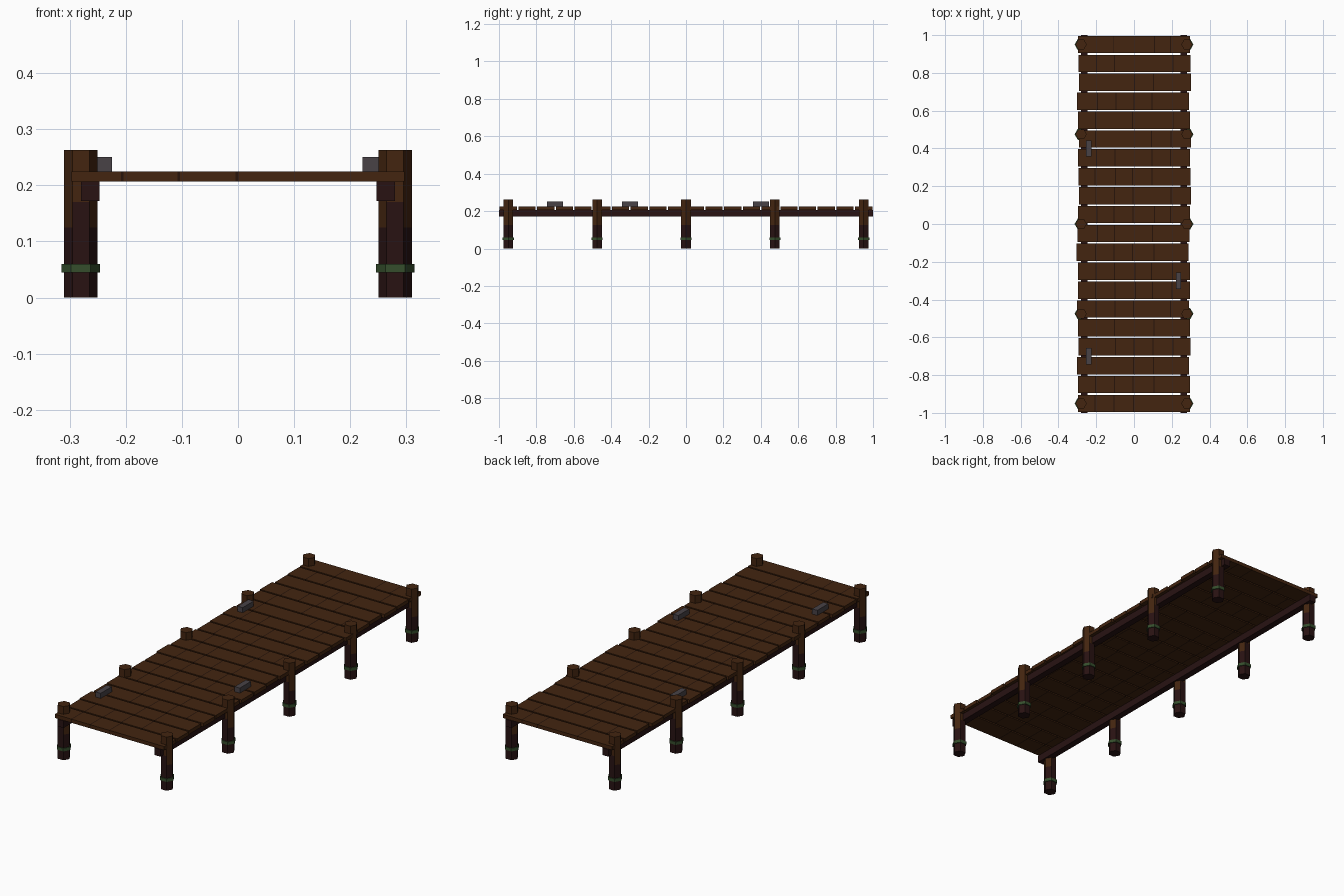
import bpy, bmesh, random
from math import cos, sin, pi

random.seed(4)
cube = bpy.data.objects.get("Cube")
if cube:
    bpy.data.objects.remove(cube, do_unlink=True)


def material(name, r, g, b):
    m = bpy.data.materials.new(name)
    m.use_nodes = True
    m.diffuse_color = (r, g, b, 1)
    bsdf = next(n for n in m.node_tree.nodes if n.type == 'BSDF_PRINCIPLED')
    bsdf.inputs["Base Color"].default_value = (r, g, b, 1)
    bsdf.inputs["Roughness"].default_value = 0.9
    return m


WOOD = material("brown wood", 0.056, 0.018, 0.005)
SEAM = material("dark wood grain", 0.02, 0.007, 0.003)
WET = material("wet dark wood", 0.021, 0.006, 0.006)
ALGAE = material("green algae", 0.035, 0.075, 0.025)
IRON = material("grey iron", 0.065, 0.055, 0.062)


def loft(name, rings, mats, rule=None):
    """Join equal rings of points into a capped solid; rule(band, side) picks the material."""
    bm = bmesh.new()
    loops = [[bm.verts.new(p) for p in ring] for ring in rings]
    n = len(loops[0])
    for band, (a, b) in enumerate(zip(loops, loops[1:])):
        for s in range(n):
            t = (s + 1) % n
            f = bm.faces.new((a[s], a[t], b[t], b[s]))
            f.material_index = rule(band, s) if rule else 0
    bm.faces.new(loops[0][::-1]).material_index = rule(0, 0) if rule else 0
    bm.faces.new(loops[-1]).material_index = rule(len(rings) - 2, 0) if rule else 0
    bmesh.ops.recalc_face_normals(bm, faces=bm.faces)
    me = bpy.data.meshes.new(name)
    bm.to_mesh(me)
    bm.free()
    for m in mats:
        me.materials.append(m)
    ob = bpy.data.objects.new(name, me)
    bpy.context.collection.objects.link(ob)
    return ob


def bar(name, xs, y0, y1, z0, z1, mats, rule=None):
    """Box along x, cut at every value in xs."""
    return loft(name, [[(x, y0, z0), (x, y1, z0), (x, y1, z1), (x, y0, z1)] for x in xs],
                mats, rule)


def hexagon(name, x, y, r, zs, mats, rule=None):
    """Six-sided upright prism with rings at each height in zs."""
    rings = [[(x + r * cos(i * pi / 3), y + r * sin(i * pi / 3), z) for i in range(6)]
             for z in zs]
    return loft(name, rings, mats, rule)


# Deck planks, slightly shifted sideways, with narrow grain seams
shifts = [0, 0, -5, 2, 0, -5, 0, 0, -8, -2, 0, 5, 2, 0, 6, 0, -6, 5, 2, 0]
for i, shift in enumerate(shifts):
    y, dx = -0.95 + 0.1 * i, shift / 1000
    xs = [dx - 0.297]
    for sx in (-0.2, -0.1, 0, 0.1, 0.2):
        if random.random() < 0.8:
            c = sx + random.uniform(-0.008, 0.008)
            xs += [c - 0.0025, c + 0.0025]
    xs.append(dx + 0.297)
    bar(f"deck_plank_{i + 1}", xs, y - 0.046, y + 0.046, 0.207, 0.225,
        [WOOD, SEAM], lambda band, s: band % 2)

for side, sx in (("left", 1), ("right", -1)):
    # Long beam under the planks
    bar(f"{side}_beam", sorted((sx * 0.247, sx * 0.28)), -1, 1, 0.172, 0.207, [WET])
    for k in range(5):
        y = 0.475 * (k - 2)
        # Post, wet low down and higher on the front and back facets
        hexagon(f"{side}_post_{k + 1}", sx * 0.28, y, 0.03, (0, 0.125, 0.17, 0.263),
                [WOOD, WET],
                lambda band, s: int(band == 0 or (band == 1 and s in (1, 4))))
        # Algae collar
        hexagon(f"{side}_algae_ring_{k + 1}", sx * 0.28, y, 0.0345, (0.045, 0.06), [ALGAE])

# Mooring cleats
for i, (x, y) in enumerate(((-0.239, 0.4), (0.236, -0.3), (-0.239, -0.7))):
    bar(f"mooring_cleat_{i + 1}", (x - 0.014, x + 0.014), y - 0.043, y + 0.043,
        0.224, 0.25, [IRON])
